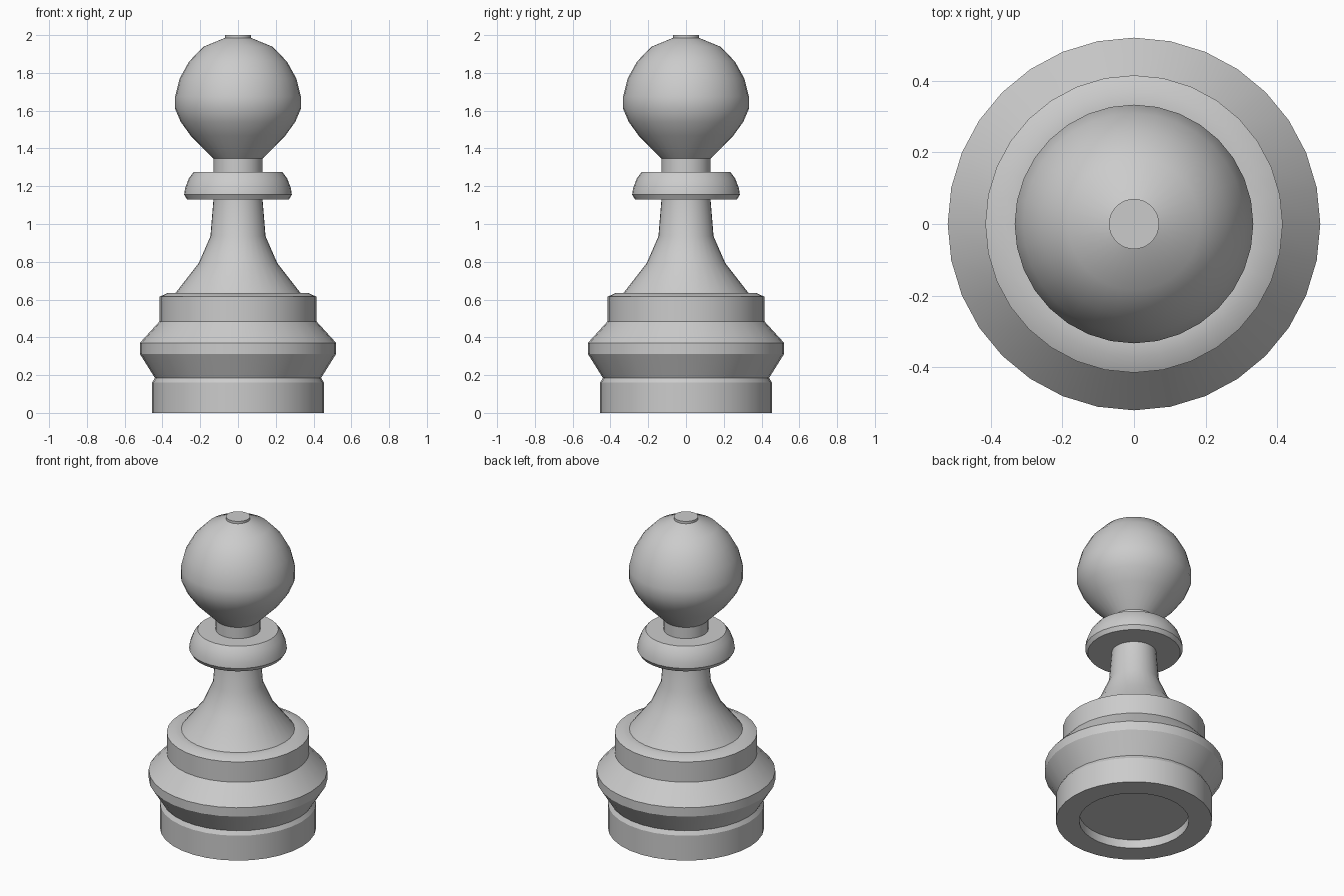
import bpy
import bmesh
from math import cos, sin, tau, radians

SIDES = 32

cube = bpy.data.objects.get("Cube")
if cube:
    bpy.data.objects.remove(cube, do_unlink=True)

GREY = (0.6, 0.6, 0.6, 1.0)
grey = bpy.data.materials.new("plain grey")
grey.use_nodes = True
grey.diffuse_color = GREY
grey.node_tree.nodes["Principled BSDF"].inputs["Base Color"].default_value = GREY


def lathe(name, profile, cap_start=False, cap_end=False):
    """Turn a (radius, height) profile, listed upwards, around the z axis."""
    bm = bmesh.new()
    rings = [[bm.verts.new((r * cos(tau * i / SIDES), r * sin(tau * i / SIDES), z))
              for i in range(SIDES)] for r, z in profile]
    for low, high in zip(rings, rings[1:]):
        for i in range(SIDES):
            j = (i + 1) % SIDES
            bm.faces.new((low[i], low[j], high[j], high[i]))
    if cap_start:
        bm.faces.new(rings[0][::-1])
    if cap_end:
        bm.faces.new(rings[-1])
    mesh = bpy.data.meshes.new(name)
    bm.to_mesh(mesh)
    bm.free()
    mesh.materials.append(grey)
    obj = bpy.data.objects.new(name, mesh)
    bpy.context.collection.objects.link(obj)
    bpy.ops.object.select_all(action='DESELECT')
    obj.select_set(True)
    bpy.context.view_layer.objects.active = obj
    bpy.ops.object.shade_smooth_by_angle(angle=radians(30))
    return obj


# Foot with a shallow recess underneath
lathe("foot", [(0.32, 0.055), (0.32, 0), (0.455, 0), (0.455, 0.16), (0.44, 0.185)],
      cap_start=True)

# Wide flared ring
lathe("flared_ring", [(0.44, 0.185), (0.52, 0.313), (0.52, 0.37), (0.415, 0.485)])

# Drum step with a softened rim
lathe("drum_step", [(0.415, 0.485), (0.415, 0.615), (0.37, 0.636), (0.33, 0.636)])

# Tapering body
lathe("body", [(0.33, 0.636), (0.208, 0.793), (0.146, 0.935), (0.13, 1.13)])

# Rounded collar
lathe("collar", [(0.13, 1.13), (0.27, 1.13), (0.285, 1.155), (0.28, 1.19),
                 (0.26, 1.242), (0.235, 1.275), (0.13, 1.275)])

# Short neck
lathe("neck", [(0.13, 1.275), (0.13, 1.347)])

# Ball head
lathe("head", [(0.13, 1.347), (0.25, 1.467), (0.303, 1.54), (0.333, 1.61),
               (0.333, 1.675), (0.309, 1.77), (0.259, 1.86), (0.184, 1.938),
               (0.07, 1.985)])

# Small flat button on top
lathe("top_button", [(0.07, 1.985), (0.07, 2.0)], cap_end=True)
